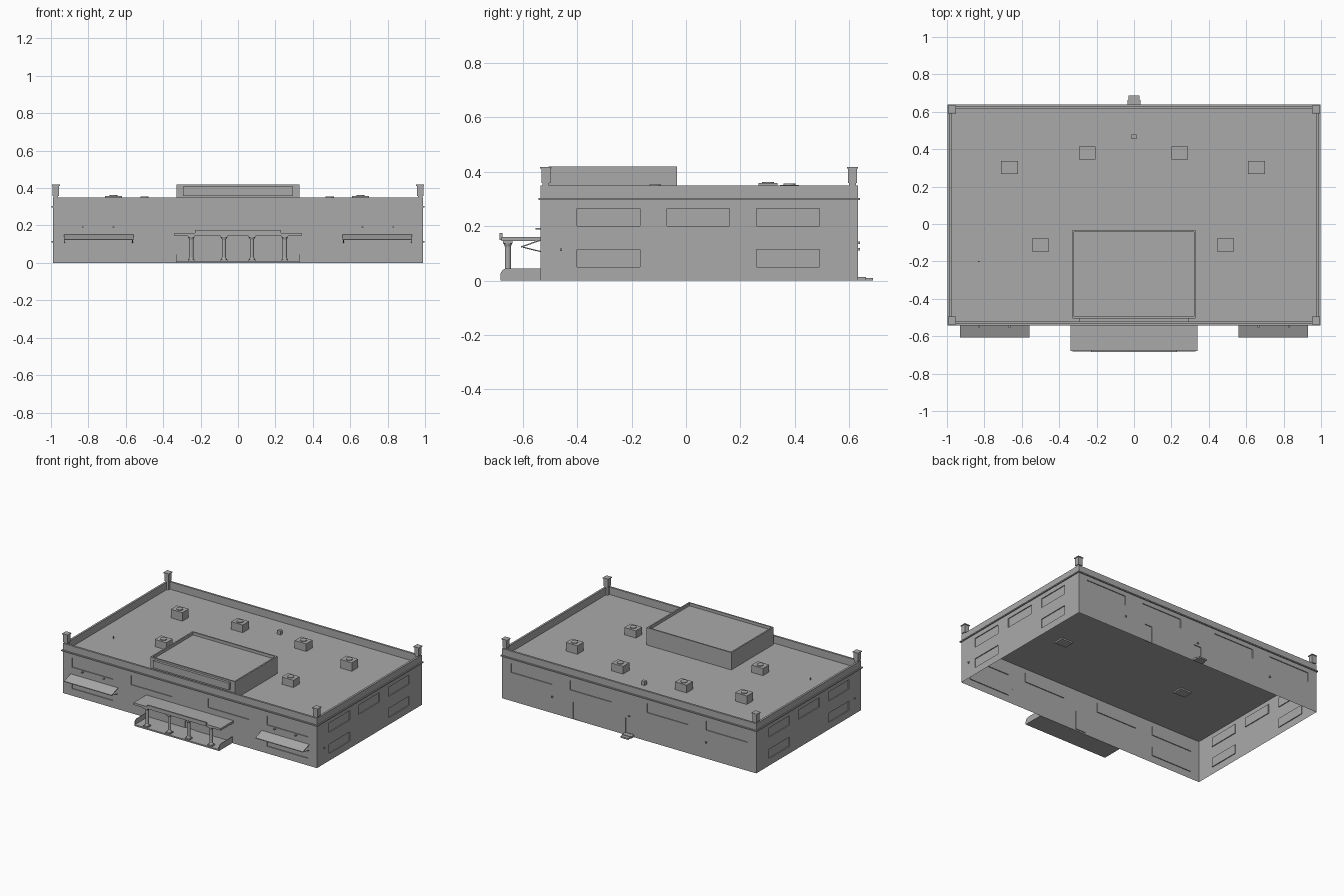
import bpy, bmesh, math
from mathutils import Vector, Matrix

old = bpy.data.objects.get("Cube")
if old:
    bpy.data.objects.remove(old)

GREY = (0.4, 0.4, 0.4, 1)
mat = bpy.data.materials.new("plain grey")
mat.use_nodes = True
mat.diffuse_color = GREY
mat.node_tree.nodes["Principled BSDF"].inputs["Base Color"].default_value = GREY

X, Y0, Y1 = 0.99, -0.535, 0.632      # outer wall planes
ROOF, TOP = 0.298, 0.35


def finish(name, bm):
    mesh = bpy.data.meshes.new(name)
    bm.to_mesh(mesh)
    bm.free()
    mesh.materials.append(mat)
    ob = bpy.data.objects.new(name, mesh)
    bpy.context.scene.collection.objects.link(ob)
    return ob


def add_box(bm, x0, x1, y0, y1, z0, z1):
    m = Matrix.Translation(((x0 + x1) / 2, (y0 + y1) / 2, (z0 + z1) / 2))
    bmesh.ops.create_cube(bm, size=1, matrix=m @ Matrix.Diagonal((x1 - x0, y1 - y0, z1 - z0, 1)))


def boxes(name, *dims):
    bm = bmesh.new()
    for d in dims:
        add_box(bm, *d)
    return finish(name, bm)


def ring(name, x0, x1, y0, y1, z0, z1, t):
    return boxes(name, (x0, x1, y0, y0 + t, z0, z1), (x0, x1, y1 - t, y1, z0, z1),
                 (x0, x0 + t, y0 + t, y1 - t, z0, z1), (x1 - t, x1, y0 + t, y1 - t, z0, z1))


def wall(name, place, out, u0, u1, openings, depth=0.006):
    """Flat wall sheet whose openings are shallow recessed panels."""
    bm = bmesh.new()
    out = Vector(out)
    us = sorted({u0, u1} | {u for o in openings for u in o[:2]})
    vs = sorted({0, ROOF} | {v for o in openings for v in o[2:]})

    def quad(pts, facing=None):
        f = bm.faces.new([bm.verts.new(p) for p in pts])
        f.normal_update()
        if facing and f.normal.dot(facing) < 0:
            f.normal_flip()

    def corners(a, b, c, d):
        return [Vector((*place(u), v)) for u, v in ((a, c), (b, c), (b, d), (a, d))]

    for a, b in zip(us, us[1:]):
        for c, d in zip(vs, vs[1:]):
            mu, mv = (a + b) / 2, (c + d) / 2
            if not any(o[0] < mu < o[1] and o[2] < mv < o[3] for o in openings):
                quad(corners(a, b, c, d), out)
    for o in openings:
        rim = corners(*o)
        back = [p - out * depth for p in rim]
        quad(back, out)
        centre = sum(rim, Vector()) / 4
        for i in range(4):
            j = (i + 1) % 4
            quad((rim[i], rim[j], back[j], back[i]), centre - (rim[i] + rim[j]) / 2)
    bmesh.ops.remove_doubles(bm, verts=bm.verts, dist=0.0001)
    return finish(name, bm)


# Walls with recessed windows and doors
def row(spans, z):
    return [(a, b, z, z + 0.065) for a, b in spans]


side_spans = [(-0.4, -0.17), (-0.07, 0.16), (0.26, 0.49)]
side_open = row(side_spans, 0.2) + row(side_spans[::2], 0.05)
long_spans = [(-0.92, -0.6), (-0.46, -0.14), (0.14, 0.46), (0.6, 0.92)]
front_open = row(long_spans, 0.2) + row(long_spans[::3], 0.05) + [(-0.04, 0.04, 0.01, 0.14)]
back_open = row(long_spans, 0.2) + [(-0.03, 0.03, 0.015, 0.12), (0.38, 0.44, 0, 0.12)]
wall("front_wall", lambda u: (u, Y0), (0, -1, 0), -X, X, front_open)
wall("back_wall", lambda u: (u, Y1), (0, 1, 0), -X, X, back_open)
for s, n in ((1, "left"), (-1, "right")):
    wall(n + "_wall", lambda u: (s * X, u), (s, 0, 0), Y0, Y1, side_open)

# Roof sheet, parapet and cornice
bm = bmesh.new()
bm.faces.new([bm.verts.new(p) for p in ((-X, Y0, ROOF), (X, Y0, ROOF), (X, Y1, ROOF), (-X, Y1, ROOF))])
finish("roof", bm)
ring("parapet", -X, X, Y0, Y1, ROOF, TOP, 0.014)
ring("cornice", -X - 0.008, X + 0.008, Y0 - 0.008, Y1 + 0.008, 0.296, 0.304, 0.008)

# Corner posts with caps
for sx in (-1, 1):
    for y in (Y0 + 0.02, Y1 - 0.02):
        x = sx * (X - 0.016)
        parts = [(x - r, x + r, y - r, y + r, a, b) for r, a, b in
                 ((0.012, ROOF, 0.36), (0.017, 0.358, 0.412), (0.021, 0.412, 0.418))]
        boxes("corner_post", *parts)

# Raised roof block with a rimmed top and a framed front panel
boxes("raised_block", (-0.33, 0.33, -0.505, -0.033, ROOF, 0.4))
ring("raised_block_rim", -0.33, 0.33, -0.505, -0.033, 0.4, 0.42, 0.01)
boxes("front_panel", (-0.295, 0.295, -0.523, -0.505, 0.358, 0.408))

# Rooftop units with round fans
for x, y, top in ((-0.665, 0.302, 0.358), (0.655, 0.302, 0.358), (-0.25, 0.38, 0.352),
                  (0.245, 0.38, 0.352), (-0.5, -0.113, 0.349), (0.49, -0.113, 0.349)):
    bm = bmesh.new()
    add_box(bm, x - 0.045, x + 0.045, y - 0.035, y + 0.035, ROOF - 0.01, top)
    bmesh.ops.create_cone(bm, cap_ends=True, segments=16, radius1=0.022, radius2=0.022,
                          depth=0.006, matrix=Matrix.Translation((x, y, top + 0.002)))
    finish("roof_unit", bm)
boxes("roof_vent", (-0.013, 0.013, 0.455, 0.478, ROOF, 0.325))
boxes("roof_pipe", (-0.833, -0.827, -0.203, -0.197, ROOF, 0.315))

# Entrance porch: floor, roof, header and columns
boxes("porch_floor", (-0.33, 0.33, -0.682, Y0, 0, 0.01))
boxes("porch_roof", (-0.34, 0.34, -0.678, Y0, 0.145, 0.16))
boxes("porch_header", (-0.23, 0.23, -0.685, -0.675, 0.15, 0.175))
for x in (-0.25, -0.075, 0.075, 0.25):
    bm = bmesh.new()
    y = -0.655
    add_box(bm, x - 0.018, x + 0.018, y - 0.018, y + 0.018, 0.01, 0.018)
    add_box(bm, x - 0.018, x + 0.018, y - 0.018, y + 0.018, 0.137, 0.145)
    for r1, r2, a, b in ((0.016, 0.011, 0.018, 0.03), (0.011, 0.011, 0.03, 0.125), (0.011, 0.016, 0.125, 0.137)):
        bmesh.ops.create_cone(bm, cap_ends=False, segments=12, radius1=r1, radius2=r2, depth=b - a,
                              matrix=Matrix.Translation((x, y, (a + b) / 2)))
    finish("porch_column", bm)

# Low end walls of the porch with a rounded front corner
for s in (-1, 1):
    bm = bmesh.new()
    arc = [math.radians(90 + 15 * i) for i in range(7)]
    outline = [(Y0, 0.01), (Y0, 0.045)]
    outline += [(-0.657 + 0.025 * math.cos(a), 0.02 + 0.025 * math.sin(a)) for a in arc] + [(-0.682, 0.01)]
    face = bm.faces.new([bm.verts.new((s * 0.327, y, z)) for y, z in outline])
    new = bmesh.ops.extrude_face_region(bm, geom=[face])["geom"]
    bmesh.ops.translate(bm, verts=[v for v in new if isinstance(v, bmesh.types.BMVert)], vec=(s * 0.003, 0, 0))
    bmesh.ops.recalc_face_normals(bm, faces=bm.faces)
    finish("porch_end_wall", bm)

# Sloping awnings with brackets, and lamps above them
for s in (-1, 1):
    bm = bmesh.new()
    x, w = s * 0.745, 0.185
    add_box(bm, x - w, x + w, -0.606, Y0, 0.146, 0.151)
    for v in bm.verts:
        v.co.z -= 0.35 * (Y0 - v.co.y)
    finish("awning", bm)
    bm = bmesh.new()
    for bx in (x - w + 0.004, x + w - 0.004):
        a, b = Vector((bx, -0.6, 0.123)), Vector((bx, Y0, 0.107))
        m = Matrix.Translation((a + b) / 2) @ (b - a).to_track_quat("Z", "Y").to_matrix().to_4x4()
        bmesh.ops.create_cone(bm, cap_ends=True, segments=6, radius1=0.002, radius2=0.002,
                              depth=(b - a).length, matrix=m)
    finish("awning_bracket", bm)
    for lx in (s * 0.83, s * 0.665):
        boxes("front_lamp", (lx - 0.005, lx + 0.005, -0.553, Y0, 0.188, 0.194))
    boxes("side_lamp", (min(s * X, s * (X + 0.008)), max(s * X, s * (X + 0.008)), -0.463, -0.455, 0.108, 0.118))
    boxes("back_lamp", (s * 0.6 - 0.005, s * 0.6 + 0.005, Y1, Y1 + 0.008, 0.11, 0.12))

# Back step and lamp over the door
boxes("back_step", (-0.036, 0.036, Y1, 0.662, 0, 0.014), (-0.03, 0.03, 0.662, 0.687, 0, 0.01))
boxes("back_door_lamp", (-0.005, 0.005, Y1, Y1 + 0.008, 0.135, 0.143))
